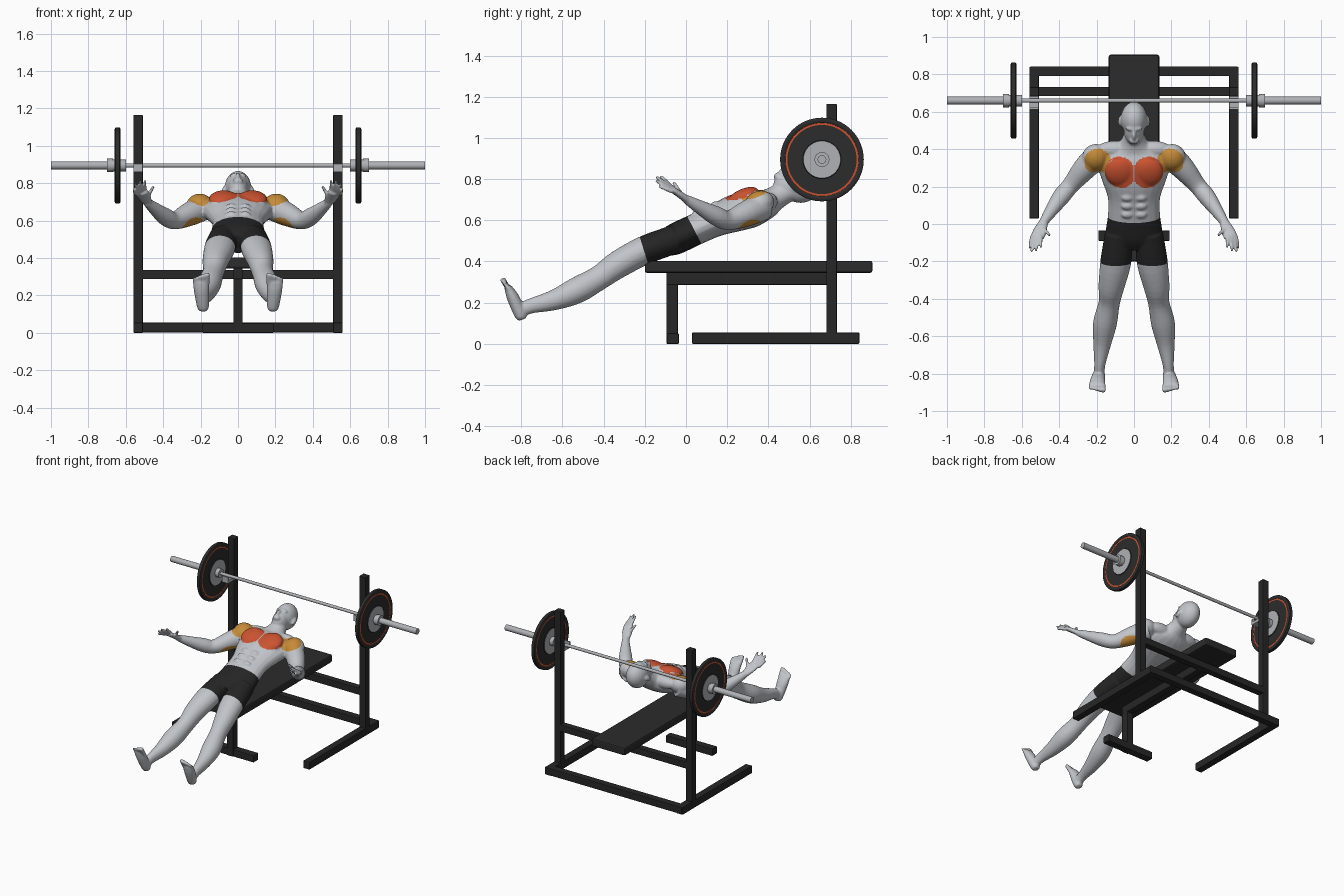
import bpy, bmesh, math
from mathutils import Vector, Matrix

cube = bpy.data.objects.get("Cube")
if cube:
    bpy.data.objects.remove(cube)


def material(name, r, g, b):
    m = bpy.data.materials.new(name)
    m.use_nodes = True
    m.diffuse_color = (r, g, b, 1)
    m.node_tree.nodes["Principled BSDF"].inputs["Base Color"].default_value = (r, g, b, 1)
    return m


SKIN = material("pale grey skin", .53, .55, .58)
SHORTS = material("black fabric", .018, .018, .019)
RED = material("red orange", .60, .085, .03)
AMBER = material("amber", .56, .26, .04)
FRAME = material("charcoal frame", .02, .02, .021)
RUBBER = material("black rubber", .025, .025, .026)
STEEL = material("steel", .43, .44, .46)


def make_object(name, bm, mats, angle=None):
    me = bpy.data.meshes.new(name)
    bmesh.ops.recalc_face_normals(bm, faces=bm.faces)
    bm.to_mesh(me)
    bm.free()
    for m in mats:
        me.materials.append(m)
    ob = bpy.data.objects.new(name, me)
    bpy.context.collection.objects.link(ob)
    if angle:
        bpy.ops.object.select_all(action='DESELECT')
        ob.select_set(True)
        bpy.context.view_layer.objects.active = ob
        bpy.ops.object.shade_smooth_by_angle(angle=math.radians(angle))
    return ob


def box(name, x, y, z, mat, bevel=.004):
    bm = bmesh.new()
    size = Vector((x[1] - x[0], y[1] - y[0], z[1] - z[0]))
    mid = Vector((x[0] + x[1], y[0] + y[1], z[0] + z[1])) / 2
    bmesh.ops.create_cube(bm, size=1, matrix=Matrix.Translation(mid) @ Matrix.Diagonal(size).to_4x4())
    bmesh.ops.bevel(bm, geom=bm.edges[:], offset=bevel, segments=2, affect='EDGES', profile=.5)
    return make_object(name, bm, [mat])


def lathe(name, profile, mats, rule=lambda r: 0, sides=64):
    """Turn (x, radius) points about the bar's axis; rule gives a colour by radius."""
    bm = bmesh.new()
    rings = []
    for x, r in profile:
        rings.append([bm.verts.new((x, BAR_Y + r * math.cos(a), BAR_Z + r * math.sin(a)))
                      for a in (i * math.tau / sides for i in range(sides))])
    for k in range(len(rings) - 1):
        for i in range(sides):
            j = (i + 1) % sides
            f = bm.faces.new((rings[k][i], rings[k][j], rings[k + 1][j], rings[k + 1][i]))
            f.material_index = rule((profile[k][1] + profile[k + 1][1]) / 2)
    for ring in (rings[0], rings[-1]):
        bm.faces.new(ring).material_index = rule(0)
    return make_object(name, bm, mats, 35)


# Bench and rack
box("bench_pad", (-.135, .135), (-.20, .905), (.345, .403), RUBBER, .01)
box("bench_beam", (-.025, .025), (-.095, .71), (.286, .345), FRAME)
box("front_leg", (-.025, .025), (-.095, -.04), (.0, .29), FRAME)
box("front_foot", (-.19, .19), (-.09, -.035), (.0, .052), FRAME)
box("upper_crossbar", (-.53, .53), (.684, .733), (.287, .337), FRAME)
box("rear_floor_bar", (-.555, .555), (.79, .842), (.003, .055), FRAME)

BAR_Y, BAR_Z = .66, .895
plate_side = [(.016, .03), (.016, .09), (.011, .093), (.011, .168), (.011, .178),
              (.015, .183), (.016, .194), (.011, .203)]
plate = plate_side + [(-x, r) for x, r in reversed(plate_side)]

for s, side in ((1, "left"), (-1, "right")):
    outer = tuple(sorted((s * .509, s * .56)))
    box(side + "_upright", outer, (.682, .732), (.0, 1.165), FRAME)
    box(side + "_floor_rail", outer, (.03, .84), (.0, .055), FRAME)
    box(side + "_hook", outer, (.612, .69), (.86, .883), STEEL, .003)
    box(side + "_hook_lip", outer, (.612, .624), (.87, .905), STEEL, .003)
    # Plate with a coloured ring and a metal hub
    lathe(side + "_plate", [(s * (.644 + x), r) for x, r in plate], [RUBBER, RED, STEEL],
          lambda r: 2 if r < .091 else 1 if .17 < r < .176 else 0)
    lathe(side + "_sleeve", [(s * .60, .031), (s * .668, .031), (s * .668, .036), (s * .70, .036),
                             (s * .70, .021), (s * 1.0, .021)], [STEEL], sides=32)
lathe("bar", [(-.62, .011), (.62, .011)], [STEEL], sides=24)


# Body: overlapping lofts and balls, fused into one skin
TILT = math.radians(24)
LEAN = Matrix.Rotation(TILT, 4, 'X')
body = bmesh.new()


def ball(x, y, z, rx, ry, rz):
    m = Matrix.Translation((x, y, z)) @ LEAN @ Matrix.Diagonal((rx, ry, rz, 1))
    bmesh.ops.create_uvsphere(body, u_segments=24, v_segments=16, radius=1, matrix=m)


def loft(points, steps=4, sides=20):
    """Skin a smooth path of (x, y, z, half width, half height)."""
    pts = [Vector(p) for p in points]
    ext = [2 * pts[0] - pts[1]] + pts + [2 * pts[-1] - pts[-2]]
    path = []
    for a, b, c, d in zip(ext, ext[1:], ext[2:], ext[3:]):
        for i in range(steps):
            t = i / steps
            path.append(.5 * (2 * b + (c - a) * t + (2 * a - 5 * b + 4 * c - d) * t * t
                              + (3 * b - a - 3 * c + d) * t ** 3))
    path.append(pts[-1])
    rings = []
    for k, p in enumerate(path):
        tan = (Vector(path[min(k + 1, len(path) - 1)][:3]) - Vector(path[max(k - 1, 0)][:3])).normalized()
        u = Vector((1, 0, 0))
        u = (u - tan * u.dot(tan)).normalized()
        v = tan.cross(u)
        rings.append([body.verts.new(Vector(p[:3]) + u * p[3] * math.cos(a) + v * p[4] * math.sin(a))
                      for a in (i * math.tau / sides for i in range(sides))])
    for r0, r1 in zip(rings, rings[1:]):
        for i in range(sides):
            j = (i + 1) % sides
            body.faces.new((r0[i], r0[j], r1[j], r1[i]))
    body.faces.new(rings[0])
    body.faces.new(rings[-1])


# Torso, neck and head
loft([(0, -.12, .475, .09, .055), (0, -.06, .505, .15, .075), (0, .045, .555, .14, .076),
      (0, .14, .597, .14, .078), (0, .23, .632, .17, .09), (0, .32, .658, .195, .092),
      (0, .385, .678, .17, .075), (0, .43, .705, .085, .06), (0, .48, .735, .055, .055),
      (0, .53, .76, .05, .05)])
ball(0, .56, .775, .071, .095, .09)
ball(0, .505, .768, .055, .085, .075)
ball(0, .472, .842, .011, .026, .013)
ball(0, .51, .84, .045, .014, .016)
ball(0, .447, .81, .028, .02, .022)

for s in (1, -1):
    # Chest, shoulder, stomach and ear forms
    ball(s * .076, .277, .714, .08, .082, .038)
    ball(s * .205, .355, .68, .072, .075, .062)
    ball(s * .10, .40, .69, .10, .045, .045)
    ball(s * .076, .548, .762, .009, .03, .018)
    for y in (.07, .115, .16):
        ball(s * .036, y - .02, .632 + (y - .07) * .46, .032, .021, .018)
    # Leg and foot
    loft([(s * x, y, z, w, h) for x, y, z, w, h in (
        (.08, -.05, .51, .075, .07), (.097, -.2, .455, .083, .07), (.12, -.33, .385, .07, .067),
        (.132, -.42, .322, .057, .06), (.155, -.53, .26, .064, .064), (.17, -.64, .213, .048, .05),
        (.183, -.75, .185, .03, .037), (.186, -.80, .165, .03, .035))])
    loft([(s * x, y, z, w, h) for x, y, z, w, h in (
        (.186, -.793, .118, .02, .018), (.187, -.802, .14, .032, .03),
        (.195, -.84, .225, .041, .03), (.198, -.866, .278, .044, .018))])
    for i in range(5):
        x = .164 + i * .0175
        r = .014 - i * .0015
        loft([(s * x, -.86, .265, r, r), (s * x, -.893 + i * .003, .318 - i * .006, r, r)], 3, 10)
    # Arm
    loft([(s * x, y, z, r, r) for x, y, z, r in (
        (.19, .37, .668, .07), (.265, .295, .632, .063), (.34, .205, .60, .047),
        (.39, .145, .622, .047), (.45, .06, .668, .033), (.487, .005, .70, .023))])
    # Hand with spread fingers
    loft([(s * .482, .012, .695, .024, .02), (s * .50, -.03, .725, .036, .017),
          (s * .517, -.07, .752, .038, .016)])
    for root, tip in (((.545, -.065, .74), (.558, -.13, .765)), ((.53, -.07, .75), (.548, -.147, .793)),
                      ((.515, -.07, .757), (.525, -.145, .811)), ((.50, -.065, .757), (.497, -.125, .816)),
                      ((.49, -.02, .72), (.45, -.06, .785))):
        mid = [(a + b) / 2 for a, b in zip(root, tip)]
        loft([(s * x, y, z, r, r) for (x, y, z), r in ((root, .012), (mid, .0105), (tip, .008))], 2, 10)

rough = make_object("body_rough", body, [])
remesh = rough.modifiers.new("fuse", 'REMESH')
remesh.mode = 'VOXEL'
remesh.voxel_size = .0065
smooth = rough.modifiers.new("soften", 'SMOOTH')
smooth.factor = .5
smooth.iterations = 4
bpy.context.view_layer.update()
fused = rough.evaluated_get(bpy.context.evaluated_depsgraph_get())
bm = bmesh.new()
bm.from_mesh(fused.to_mesh())
fused.to_mesh_clear()
bpy.data.objects.remove(rough)

# Cut clean hems for the shorts
HEM, HEM_N = Vector((0, -.205, .456)), Vector((0, .955, .295))
WAIST, WAIST_N = Vector((0, .04, .553)), Vector((0, .887, .46))
for co, no in ((HEM, HEM_N), (WAIST, WAIST_N)):
    faces = [f for f in bm.faces if abs(f.calc_center_median().x) < .22]
    geom = set(faces) | {e for f in faces for e in f.edges} | {v for f in faces for v in f.verts}
    bmesh.ops.bisect_plane(bm, geom=list(geom), dist=1e-5, plane_co=co, plane_no=no)


def inside(p, centre, radii):
    return sum(((a - b) / r) ** 2 for a, b, r in zip(p, centre, radii)) < 1


# Colour the shorts, chest, front shoulders and backs of the arms
bm.normal_update()
up = Vector((0, -math.sin(TILT), math.cos(TILT)))
for f in bm.faces:
    f.smooth = True
    c = f.calc_center_median()
    p = Vector((abs(c.x), c.y, c.z))
    if p.x < .22 and (c - HEM).dot(HEM_N) > 0 > (c - WAIST).dot(WAIST_N):
        f.material_index = 1
    elif p.x > .003 and inside(p, (.076, .273, .73), (.085, .088, .065)) and f.normal.dot(up) > .1:
        f.material_index = 2
    elif inside(p, (.195, .33, .72), (.072, .075, .055)) and f.normal.dot(up) > .1:
        f.material_index = 3
    elif p.x > .17 and inside(p, (.255, .285, .575), (.085, .085, .05)) and f.normal.z < .1:
        f.material_index = 3
make_object("body", bm, [SKIN, SHORTS, RED, AMBER])
